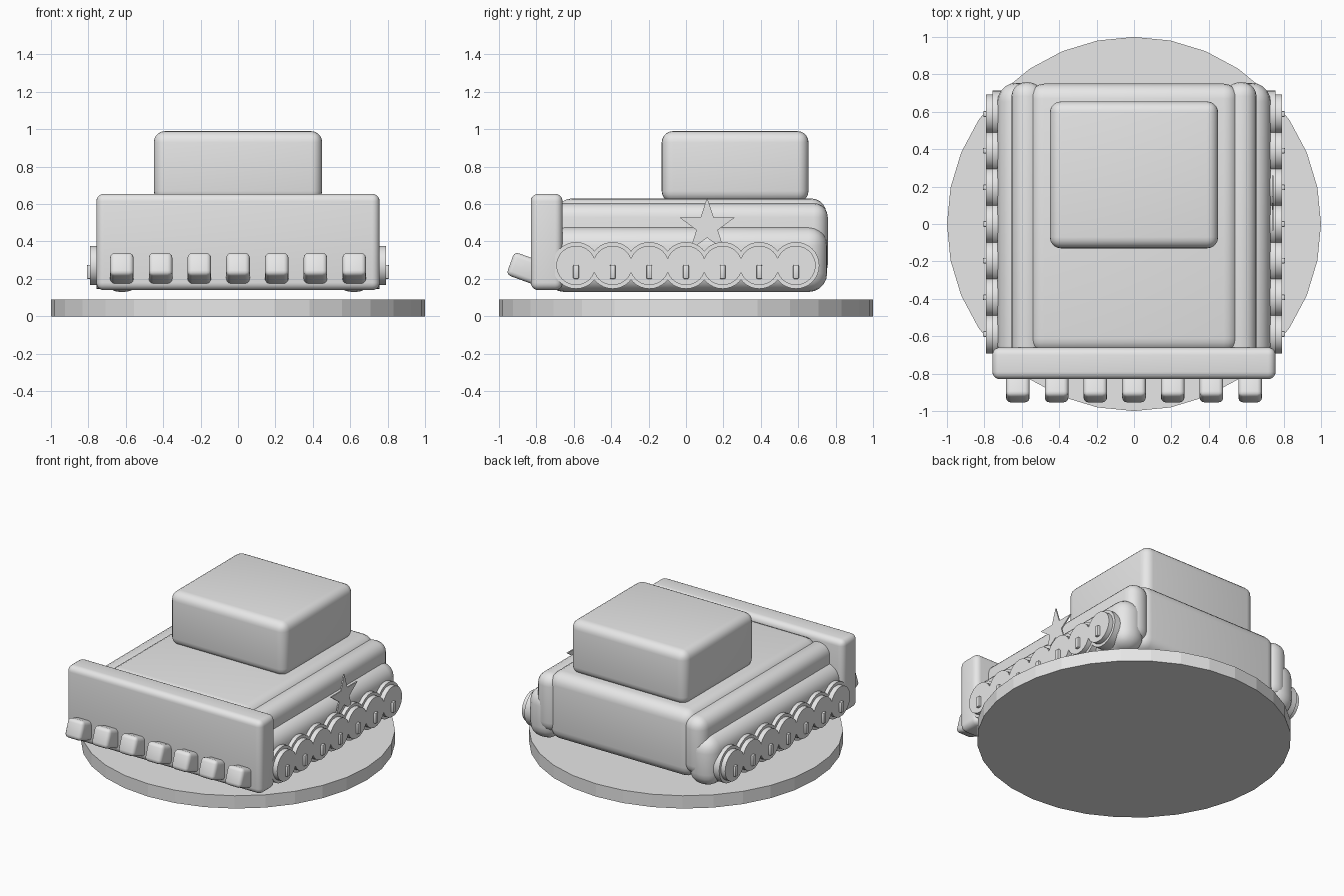
import bpy, bmesh, math
from mathutils import Matrix

if "Cube" in bpy.data.objects:
    bpy.data.objects.remove(bpy.data.objects["Cube"], do_unlink=True)

grey = bpy.data.materials.new("plain grey")
grey.use_nodes = True
COLOUR = (0.8, 0.8, 0.8, 1)
grey.diffuse_color = COLOUR
grey.node_tree.nodes["Principled BSDF"].inputs["Base Color"].default_value = COLOUR


def finish(name, bm, smooth=True):
    """Turn a bmesh into a named object with the shared material."""
    bmesh.ops.recalc_face_normals(bm, faces=bm.faces)
    mesh = bpy.data.meshes.new(name)
    bm.to_mesh(mesh)
    bm.free()
    mesh.materials.append(grey)
    obj = bpy.data.objects.new(name, mesh)
    bpy.context.collection.objects.link(obj)
    if smooth:
        bpy.ops.object.select_all(action='DESELECT')
        obj.select_set(True)
        bpy.context.view_layer.objects.active = obj
        bpy.ops.object.shade_smooth_by_angle(angle=math.radians(35))
    return obj


def rounded_box(name, x, y, z, radius, segments=5, tilt=0):
    """Box between the given (low, high) ranges with rounded edges."""
    bm = bmesh.new()
    bmesh.ops.create_cube(bm, size=1)
    size = [hi - lo for lo, hi in (x, y, z)]
    centre = [(hi + lo) / 2 for lo, hi in (x, y, z)]
    bmesh.ops.scale(bm, vec=size, verts=bm.verts)
    bmesh.ops.bevel(bm, geom=bm.edges[:], offset=radius, segments=segments,
                    profile=0.5, affect='EDGES', clamp_overlap=True)
    bmesh.ops.transform(bm, verts=bm.verts, matrix=Matrix.Translation(centre)
                        @ Matrix.Rotation(math.radians(tilt), 4, 'X'))
    return finish(name, bm)


def side_disc(name, x, y, z, radius):
    """Cylinder lying along x."""
    bm = bmesh.new()
    bmesh.ops.create_cone(bm, cap_ends=True, segments=32, radius1=radius,
                          radius2=radius, depth=x[1] - x[0])
    bmesh.ops.transform(bm, verts=bm.verts,
                        matrix=Matrix.Translation(((x[0] + x[1]) / 2, y, z))
                        @ Matrix.Rotation(math.pi / 2, 4, 'Y'))
    return finish(name, bm)


# Round display base
bm = bmesh.new()
bmesh.ops.create_cone(bm, cap_ends=True, segments=32, radius1=1, radius2=1, depth=0.09)
bmesh.ops.translate(bm, vec=(0, 0, 0.045), verts=bm.verts)
finish("base_disc", bm, smooth=False)

# Hull, cabin and front blade
rounded_box("hull", (-0.56, 0.56), (-0.69, 0.75), (0.16, 0.63), 0.08)
rounded_box("cabin", (-0.45, 0.45), (-0.13, 0.655), (0.61, 0.99), 0.06)
rounded_box("blade", (-0.757, 0.757), (-0.83, -0.66), (0.14, 0.655), 0.04)

# Row of tilted teeth on the blade
for i in range(7):
    x = (i - 3) * 0.207
    rounded_box(f"blade_tooth_{i + 1}", (x - 0.063, x + 0.063), (-0.945, -0.745),
                (0.185, 0.315), 0.025, 3, tilt=-20)

# Fenders, tracks and wheels on both sides
for side, sign in (("left", 1), ("right", -1)):
    def span(a, b):
        return tuple(sorted((a * sign, b * sign)))

    rounded_box(f"{side}_fender", span(0.49, 0.655), (-0.74, 0.758), (0.2, 0.605), 0.075)
    rounded_box(f"{side}_track", span(0.51, 0.73), (-0.75, 0.755), (0.13, 0.478), 0.1)
    for i in range(7):
        y = (i - 3) * 0.196
        side_disc(f"{side}_wheel_{i + 1}", span(0.68, 0.757), y, 0.272, 0.125)
        side_disc(f"{side}_wheel_face_{i + 1}", span(0.7, 0.79), y, 0.272, 0.105)
        rounded_box(f"{side}_wheel_bolt_{i + 1}", span(0.76, 0.808),
                    (y - 0.015, y + 0.015), (0.2, 0.275), 0.006, 2)

# Star plate on the left side
bm = bmesh.new()
points = []
for i in range(10):
    r = 0.06 if i % 2 else 0.155
    a = math.pi / 2 + i * math.pi / 5
    points.append(bm.verts.new((0.738, 0.113 + r * math.cos(a), 0.48 + r * math.sin(a))))
face = bm.faces.new(points)
rim = bmesh.ops.extrude_face_region(bm, geom=[face])["geom"]
bmesh.ops.translate(bm, vec=(0.009, 0, 0),
                    verts=[v for v in rim if isinstance(v, bmesh.types.BMVert)])
finish("star_plate", bm, smooth=False)
